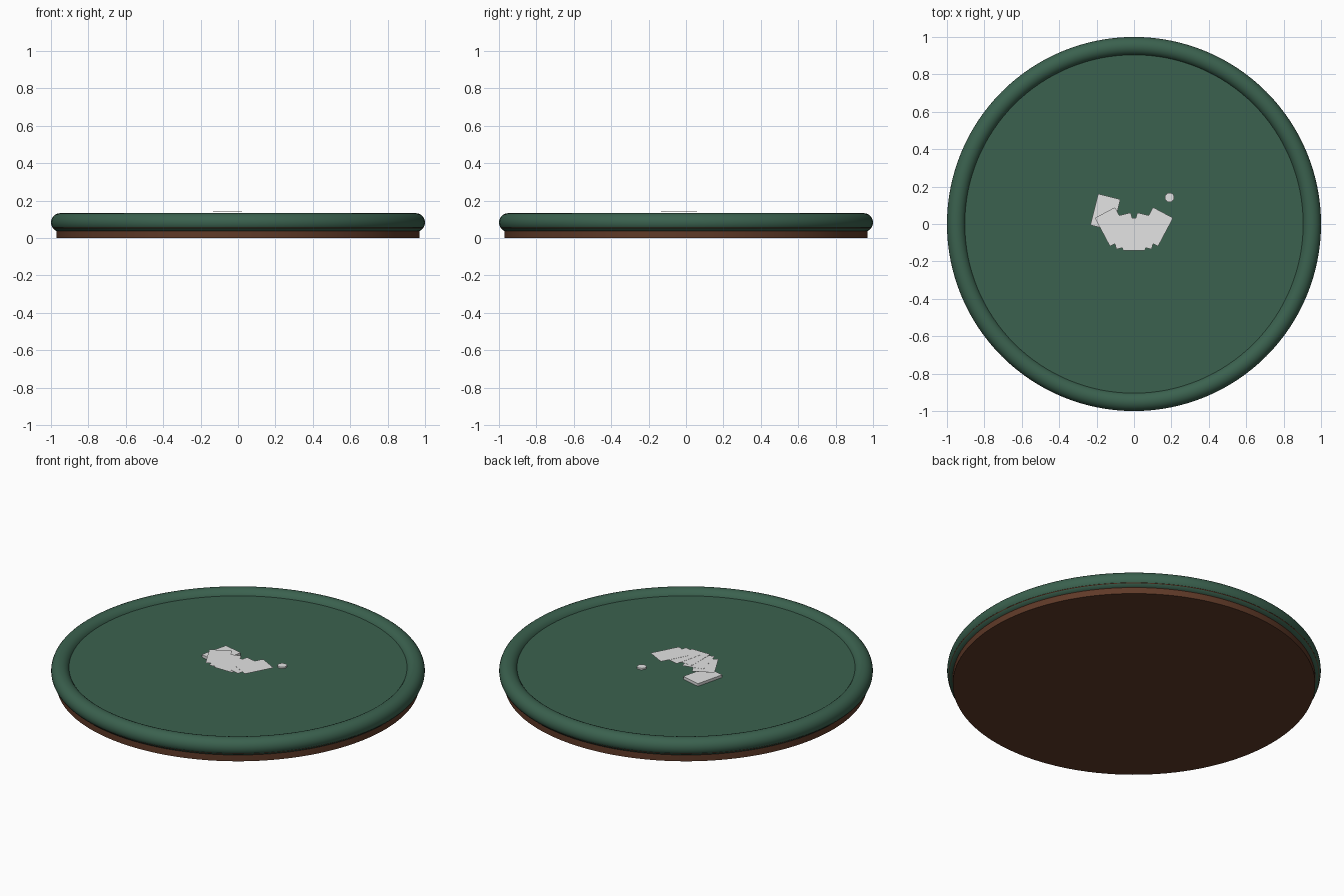
import bpy, bmesh, math
from mathutils import Matrix, Vector

if "Cube" in bpy.data.objects:
    bpy.data.objects.remove(bpy.data.objects["Cube"])


def material(name, rgb):
    m = bpy.data.materials.new(name)
    m.diffuse_color = (*rgb, 1)
    m.use_nodes = True
    m.node_tree.nodes["Principled BSDF"].inputs["Base Color"].default_value = m.diffuse_color
    return m


GREEN = material("green felt", (0.043, 0.12, 0.077))
BROWN = material("dark brown wood", (0.115, 0.042, 0.021))
PAPER = material("card grey white", (0.77, 0.77, 0.77))


def finish(bm, name, mat, smooth=True):
    bmesh.ops.recalc_face_normals(bm, faces=bm.faces)
    me = bpy.data.meshes.new(name)
    bm.to_mesh(me)
    bm.free()
    me.materials.append(mat)
    ob = bpy.data.objects.new(name, me)
    bpy.context.collection.objects.link(ob)
    if smooth:
        bpy.context.view_layer.objects.active = ob
        ob.select_set(True)
        bpy.ops.object.shade_smooth_by_angle(angle=math.radians(35))
        ob.select_set(False)
    return ob


def lathe(name, profile, mat, steps=128, closed=False):
    """Spin a (radius, height) profile around z."""
    bm = bmesh.new()
    verts = [bm.verts.new((r, 0, z)) for r, z in profile]
    pairs = list(zip(verts, verts[1:]))
    if closed:
        pairs.append((verts[-1], verts[0]))
    edges = [bm.edges.new(p) for p in pairs]
    bmesh.ops.spin(bm, geom=verts + edges, axis=(0, 0, 1), cent=(0, 0, 0),
                   angle=2 * math.pi, steps=steps, use_merge=True)
    bmesh.ops.remove_doubles(bm, verts=bm.verts, dist=1e-5)
    return finish(bm, name, mat)


def card_block(name, x, y, z, angle, thick):
    """Card-sized block whose top lies at z."""
    bm = bmesh.new()
    bmesh.ops.create_cube(bm, size=1)
    bmesh.ops.scale(bm, vec=(0.122, 0.172, thick), verts=bm.verts)
    upright = [e for e in bm.edges
               if abs(e.verts[0].co.z - e.verts[1].co.z) > thick / 2]
    bmesh.ops.bevel(bm, geom=upright, offset=0.006, segments=2,
                    affect='EDGES', profile=0.5)
    turn = Matrix.Rotation(math.radians(angle), 4, 'Z')
    bm.transform(Matrix.Translation(Vector((x, y, z - thick / 2))) @ turn)
    return finish(bm, name, PAPER, smooth=False)


# Wooden base, flaring out under the padded rim
lathe("wooden_base", [(0, 0), (0.97, 0), (0.97, 0.037), (0.9918, 0.0545),
                      (0.9915, 0.056), (0.95, 0.06), (0, 0.06)], BROWN)

# Padded round rim
rim = [(0.95 + 0.05 * math.cos(2 * math.pi * i / 24),
        0.083 + 0.05 * math.sin(2 * math.pi * i / 24)) for i in range(24)]
lathe("padded_rim", rim, GREEN, closed=True)

# Felt playing surface
lathe("felt_surface", [(0, 0.061), (0.93, 0.061), (0.93, 0.103), (0, 0.103)], GREEN)

# Deck of cards and a small round chip
card_block("card_deck", -0.153, 0.063, 0.119, -14, 0.017)
lathe("small_chip", [(0, 0.102), (0.025, 0.102), (0.025, 0.112), (0, 0.112)],
      PAPER, steps=16).location = (0.19, 0.142, 0)

# Fan of five thin cards, each slightly above the last
fan = [(-0.115, -0.015, 28), (-0.056, -0.037, 14), (0, -0.055, 0),
       (0.056, -0.037, -14), (0.115, -0.015, -28)]
for i, (x, y, a) in enumerate(fan):
    card_block(f"fan_card_{i + 1}", x, y, 0.140 + 0.001 * i, a, 0.0008)
